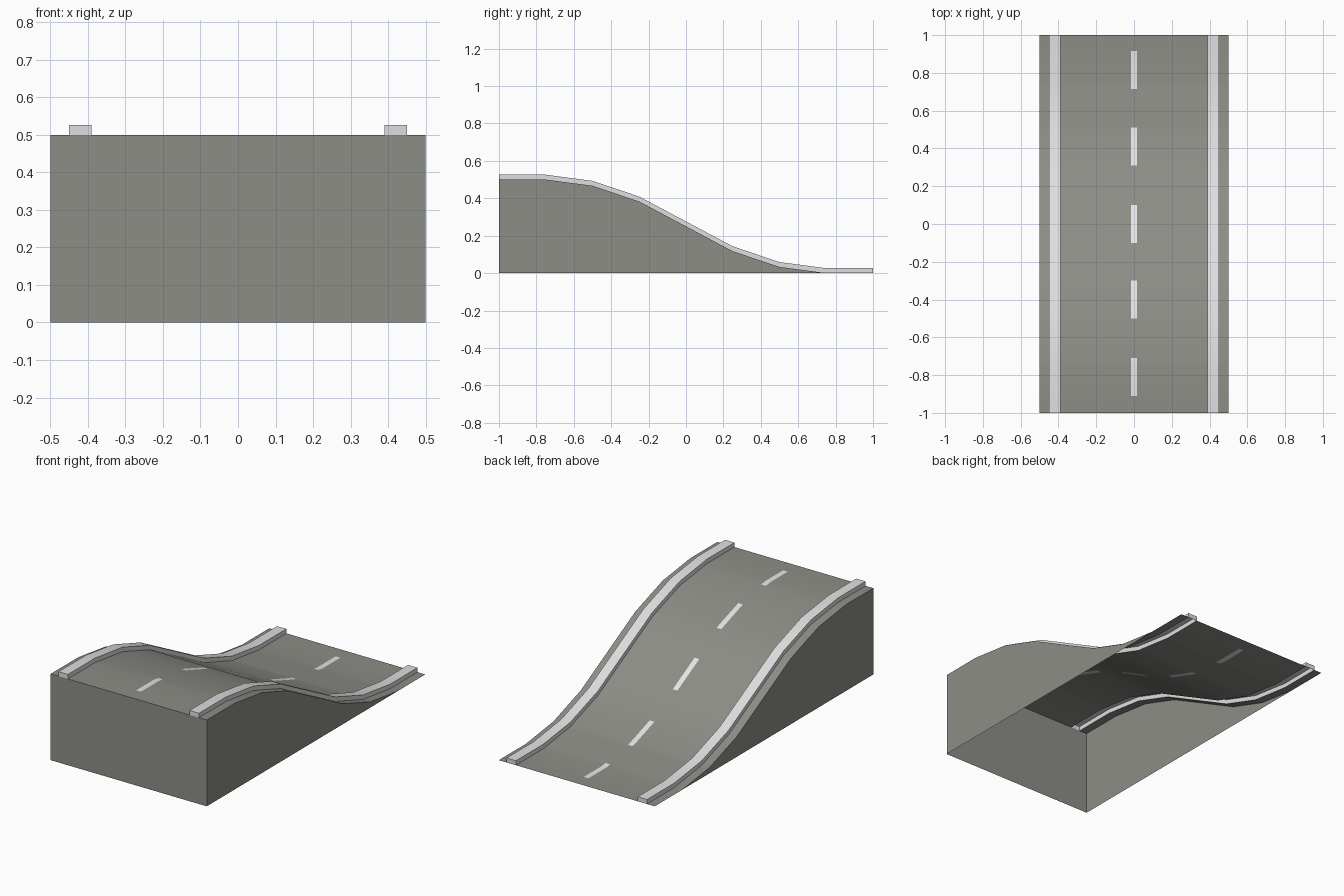
import bpy, bmesh, math

if "Cube" in bpy.data.objects:
    bpy.data.objects.remove(bpy.data.objects["Cube"])

# Slope profile (y, z), evenly spaced steps
PROFILE = [(-1, .5), (-.75, .5), (-.5, .467), (-.25, .383), (0, .25),
           (.25, .117), (.5, .033), (.75, 0), (1, 0)]
DASHES = [(c - .1, c + .1) for c in (-.81, -.4, 0, .41, .815)]


def material(name, rgb):
    m = bpy.data.materials.new(name)
    m.diffuse_color = (*rgb, 1)
    m.use_nodes = True
    m.node_tree.nodes["Principled BSDF"].inputs["Base Color"].default_value = m.diffuse_color
    return m


ASPHALT = material("asphalt grey", (.27, .27, .245))
KERB = material("kerb light grey", (.74, .74, .75))
PAINT = material("lane paint", (.80, .80, .81))


def height(y):
    for (y0, z0), (y1, z1) in zip(PROFILE, PROFILE[1:]):
        if y <= y1:
            return z0 + (z1 - z0) * (y - y0) / (y1 - y0)
    return PROFILE[-1][1]


def make(name, quads, mats, indices=None):
    bm = bmesh.new()
    for i, q in enumerate(quads):
        f = bm.faces.new([bm.verts.new(p) for p in q])
        f.material_index = indices[i] if indices else 0
    bmesh.ops.remove_doubles(bm, verts=bm.verts, dist=1e-5)
    me = bpy.data.meshes.new(name)
    bm.to_mesh(me)
    bm.free()
    for m in mats:
        me.materials.append(m)
    ob = bpy.data.objects.new(name, me)
    bpy.context.collection.objects.link(ob)
    bpy.ops.object.select_all(action='DESELECT')
    ob.select_set(True)
    bpy.context.view_layer.objects.active = ob
    bpy.ops.object.shade_smooth_by_angle(angle=math.radians(30))
    return ob


# Road surface: open below the kerbs, lane dashes cut into the centre strip
ys = sorted({p[0] for p in PROFILE} | {e for d in DASHES for e in d})
strips = [(-.5, -.45), (-.39, -.015), (-.015, .015), (.015, .39), (.45, .5)]
quads, idx = [], []
for x0, x1 in strips:
    for a, b in zip(ys, ys[1:]):
        za, zb = height(a), height(b)
        quads.append([(x0, a, za), (x1, a, za), (x1, b, zb), (x0, b, zb)])
        mid = (a + b) / 2
        idx.append(int(abs(x0 + x1) < .01 and any(s < mid < e for s, e in DASHES)))
make("road_surface", quads, [ASPHALT, PAINT], idx)

# Front wall
make("front_wall", [[(-.5, -1, 0), (.5, -1, 0), (.5, -1, .5), (-.5, -1, .5)]], [ASPHALT])

for side, label in ((1, "right"), (-1, "left")):
    # Side wall following the slope
    wall = [(side * .5, -1, 0), (side * .5, .75, 0)]
    wall += [(side * .5, y, z) for y, z in reversed(PROFILE[:-2])]
    make(label + "_wall", [wall[::side]], [ASPHALT])

    # Raised kerb, open underneath, capped at both ends
    x0, x1 = sorted((side * .39, side * .45))
    h = .026
    q = []
    for (a, za), (b, zb) in zip(PROFILE, PROFILE[1:]):
        q.append([(x0, a, za + h), (x1, a, za + h), (x1, b, zb + h), (x0, b, zb + h)])
        q.append([(x1, a, za), (x1, b, zb), (x1, b, zb + h), (x1, a, za + h)])
        q.append([(x0, b, zb), (x0, a, za), (x0, a, za + h), (x0, b, zb + h)])
    q.append([(x0, -1, .5), (x1, -1, .5), (x1, -1, .5 + h), (x0, -1, .5 + h)])
    q.append([(x1, 1, 0), (x0, 1, 0), (x0, 1, h), (x1, 1, h)])
    make(label + "_kerb", q, [KERB])
